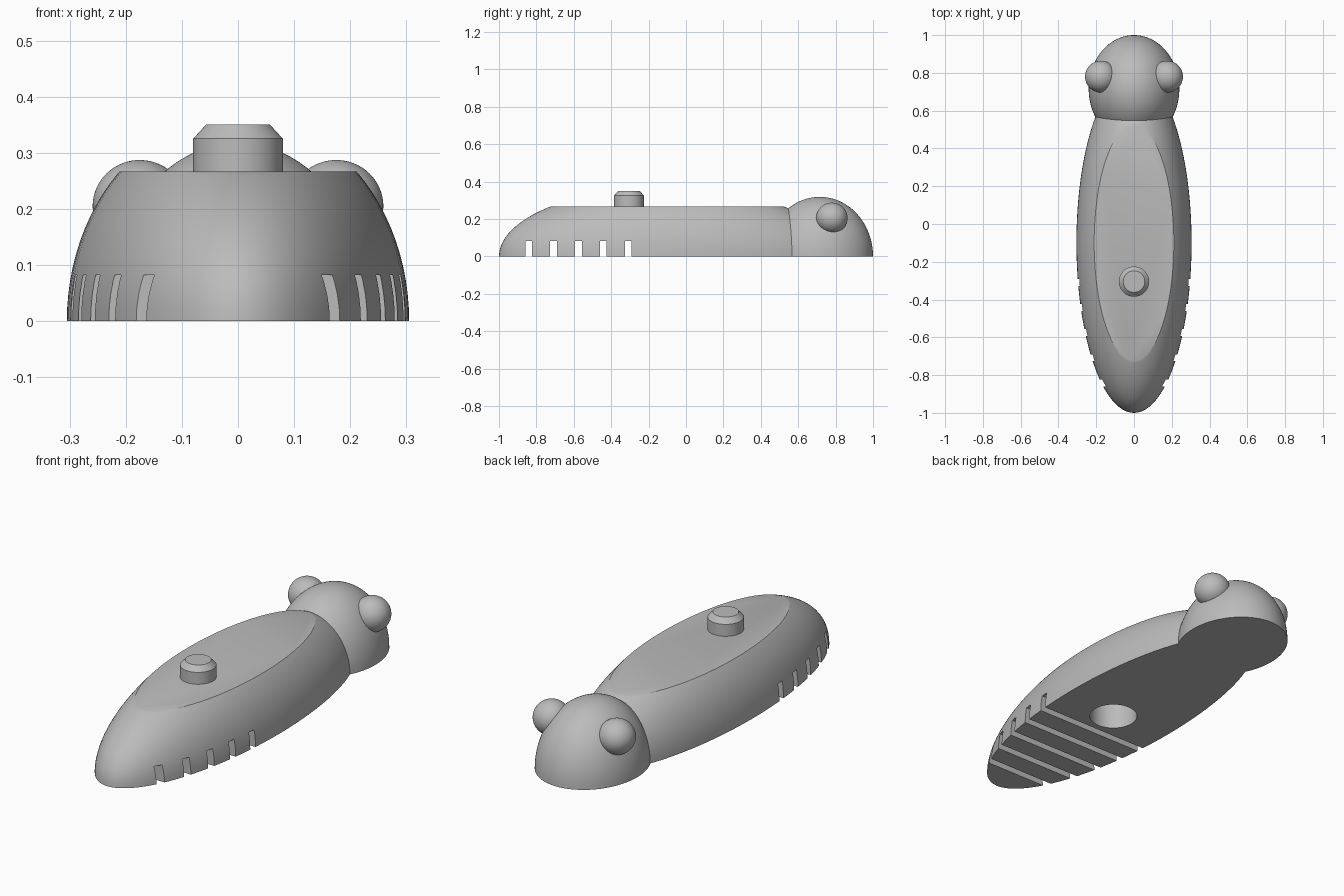
import bpy, bmesh
from math import radians
from mathutils import Matrix, Vector

cube = bpy.data.objects.get("Cube")
if cube:
    bpy.data.objects.remove(cube, do_unlink=True)

# Single flat grey
grey = bpy.data.materials.new("plain grey")
grey.use_nodes = True
colour = (0.5, 0.5, 0.5, 1)
grey.diffuse_color = colour
grey.node_tree.nodes["Principled BSDF"].inputs["Base Color"].default_value = colour


def finish(name, bm):
    bmesh.ops.recalc_face_normals(bm, faces=bm.faces)
    mesh = bpy.data.meshes.new(name)
    bm.to_mesh(mesh)
    bm.free()
    mesh.materials.append(grey)
    obj = bpy.data.objects.new(name, mesh)
    bpy.context.collection.objects.link(obj)
    return obj


def slice_off(bm, z, up):
    """Remove everything above or below a level and cap the cut."""
    geom = bm.verts[:] + bm.edges[:] + bm.faces[:]
    cut = bmesh.ops.bisect_plane(bm, geom=geom, dist=1e-5, plane_co=(0, 0, z),
                                 plane_no=(0, 0, 1), clear_outer=up, clear_inner=not up)
    edges = [e for e in cut["geom_cut"] if isinstance(e, bmesh.types.BMEdge)]
    bmesh.ops.contextual_create(bm, geom=edges)


def ellipsoid(name, centre, radii, bottom=None, top=None):
    bm = bmesh.new()
    matrix = Matrix.Translation(centre) @ Matrix.Diagonal((*radii, 1))
    bmesh.ops.create_uvsphere(bm, u_segments=96, v_segments=48, radius=1, matrix=matrix)
    if bottom is not None:
        slice_off(bm, bottom, False)
    if top is not None:
        slice_off(bm, top, True)
    return finish(name, bm)


def frustum(bm, y, r1, r2, z1, z2):
    bmesh.ops.create_cone(bm, cap_ends=True, segments=64, radius1=r1, radius2=r2,
                          depth=z2 - z1, matrix=Matrix.Translation((0, y, (z1 + z2) / 2)))


def subtract(target, cutter):
    cutter.hide_render = True
    mod = target.modifiers.new("cut", "BOOLEAN")
    mod.operation = "DIFFERENCE"
    mod.solver = "EXACT"
    mod.object = cutter
    bpy.context.view_layer.objects.active = target
    bpy.ops.object.modifier_apply(modifier=mod.name)
    bpy.data.objects.remove(cutter, do_unlink=True)


# Long body with flat underside and flat oval top
body = ellipsoid("body", (0, -0.1, 0), (0.305, 0.9, 0.37), bottom=0, top=0.267)

# Head dome, seated in a matching recess of the body
head_shape = ((0, 0.715, 0), (0.24, 0.285, 0.318))
head = ellipsoid("head", *head_shape, bottom=0)
subtract(body, ellipsoid("head_recess_cutter", *head_shape))

# Grooves across the underside
bm = bmesh.new()
for i in range(5):
    matrix = Matrix.Translation((0, -0.841 + i * 0.133, 0)) @ Matrix.Diagonal((1, 0.036, 0.164, 1))
    bmesh.ops.create_cube(bm, size=1, matrix=matrix)
subtract(body, finish("groove_cutter", bm))

# Round socket in the underside
bm = bmesh.new()
frustum(bm, -0.15, 0.11, 0.11, -0.1, 0.2)
subtract(body, finish("socket_cutter", bm))

# Bulging eyes
eyes = [ellipsoid(side + "_eye", (sign * 0.175, 0.78, 0.205), (0.084, 0.084, 0.082))
        for side, sign in (("left", 1), ("right", -1))]

# Button with chamfered rim
bm = bmesh.new()
frustum(bm, -0.305, 0.08, 0.08, 0.255, 0.325)
frustum(bm, -0.305, 0.08, 0.057, 0.325, 0.35)
bmesh.ops.delete(bm, geom=[f for f in bm.faces if len(f.verts) > 4
                           and abs(f.calc_center_median().z - 0.325) < 0.001], context="FACES_ONLY")
bmesh.ops.remove_doubles(bm, verts=bm.verts, dist=1e-4)
button = finish("button", bm)

# Smooth curves, crisp cut edges
bpy.ops.object.select_all(action="DESELECT")
for part in (body, head, button, *eyes):
    part.select_set(True)
bpy.context.view_layer.objects.active = body
bpy.ops.object.shade_smooth_by_angle(angle=radians(30))
